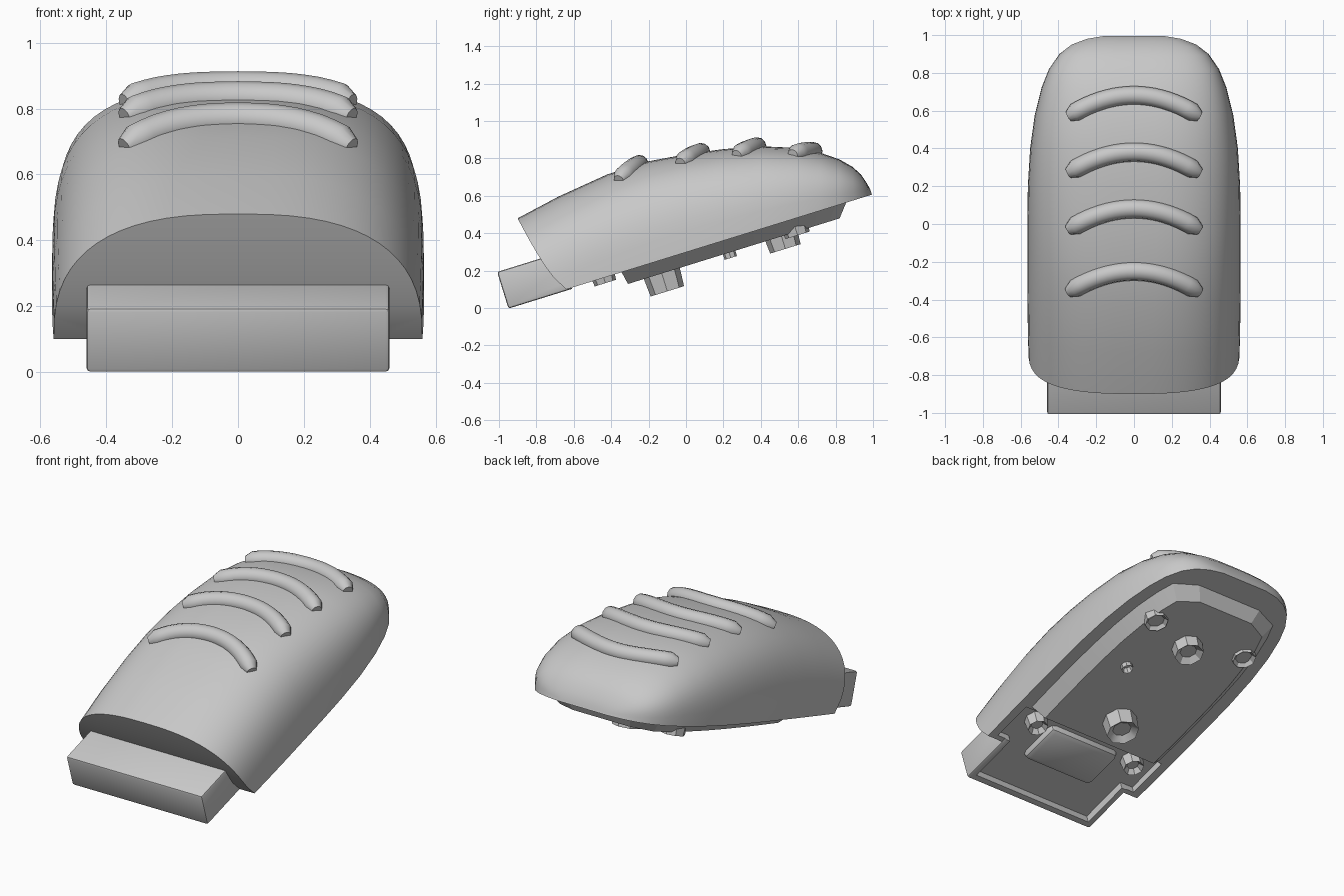
import bpy, bmesh, math
from mathutils import Matrix, Vector
from mathutils.bvhtree import BVHTree

if "Cube" in bpy.data.objects:
    bpy.data.objects.remove(bpy.data.objects["Cube"])

grey = bpy.data.materials.new("plain grey")
grey.use_nodes = True
grey.diffuse_color = (0.58, 0.58, 0.58, 1)
grey.node_tree.nodes["Principled BSDF"].inputs["Base Color"].default_value = grey.diffuse_color

SLOPE = 0.31
# Frame of the tilted underside: its y runs along the rim, its z points into the shell
TILT = Matrix.Translation((0, -0.64, 0.10)) @ Matrix.Rotation(math.atan(SLOPE), 4, 'X')


def rim_z(y):
    return 0.10 + SLOPE * (y + 0.64)


def along(y):
    return (y + 0.64) * math.hypot(1, SLOPE)


def smooth(ob, angle):
    bpy.ops.object.select_all(action='DESELECT')
    ob.select_set(True)
    bpy.context.view_layer.objects.active = ob
    bpy.ops.object.shade_smooth_by_angle(angle=math.radians(angle))


def finish(name, bm, matrix=None, angle=30):
    if matrix:
        bmesh.ops.transform(bm, matrix=matrix, verts=bm.verts)
    bmesh.ops.recalc_face_normals(bm, faces=bm.faces)
    mesh = bpy.data.meshes.new(name)
    bm.to_mesh(mesh)
    mesh.materials.append(grey)
    ob = bpy.data.objects.new(name, mesh)
    bpy.context.collection.objects.link(ob)
    smooth(ob, angle)
    return ob


def cut(ob, cutter):
    mod = ob.modifiers.new("recess", 'BOOLEAN')
    mod.operation = 'DIFFERENCE'
    mod.solver = 'EXACT'
    mod.object = cutter
    bpy.context.view_layer.objects.active = ob
    bpy.ops.object.modifier_apply(modifier=mod.name)
    smooth(ob, 35)


def slab(name, low_half, low_z, high_half, high_z):
    """Solid between two mirrored outlines in the tilted frame."""
    b = bmesh.new()
    rings = []
    for half, z in ((low_half, low_z), (high_half, high_z)):
        outline = half + [(-x, v) for x, v in reversed(half)]
        rings.append([b.verts.new((x, v, z)) for x, v in outline])
        b.faces.new(rings[-1])
    low, high = rings
    for i in range(len(low)):
        j = (i + 1) % len(low)
        b.faces.new((low[i], low[j], high[j], high[i]))
    return finish(name, b, TILT, 15)


# Shell sections: rim y, half width, crown y, crown z
SECTIONS = [
    (-0.64, 0.56, -0.90, 0.48), (-0.50, 0.563, -0.68, 0.597),
    (-0.32, 0.565, -0.42, 0.715), (-0.15, 0.565, -0.2, 0.785),
    (0.02, 0.565, 0.0, 0.822), (0.2, 0.562, 0.2, 0.85),
    (0.4, 0.55, 0.4, 0.865), (0.58, 0.525, 0.58, 0.857),
    (0.72, 0.49, 0.72, 0.83), (0.82, 0.45, 0.82, 0.795),
    (0.90, 0.395, 0.89, 0.755), (0.95, 0.33, 0.935, 0.715),
    (0.98, 0.25, 0.965, 0.67), (0.995, 0.16, 0.985, 0.635),
]
N = 32

# Domed shell, lofted as a solid; the sections grow squarer towards the back
bm = bmesh.new()
rows = []
for i, (yr, w, yt, zt) in enumerate(SECTIONS):
    power = max(0.66, 0.77 - 0.03 * i)
    row = []
    for k in range(N + 1):
        t = math.pi * k / N
        c = math.cos(t)
        x = math.copysign(abs(c) ** power, c) * w if k != N // 2 else 0
        s = math.sin(t) ** power if 0 < k < N else 0
        row.append(bm.verts.new((x, yr + (yt - yr) * s ** 0.75,
                                 rim_z(yr) + s * (zt - rim_z(yr)))))
    rows.append(row)
for a, b in zip(rows, rows[1:]):
    for k in range(N):
        bm.faces.new((a[k], a[k + 1], b[k + 1], b[k]))
    bm.faces.new((a[N], a[0], b[0], b[N]))
for row in (rows[0], rows[-1]):
    for k in range(N // 2 - 1):
        bm.faces.new((row[k], row[k + 1], row[N - 1 - k], row[N - k]))
    bm.faces.new(row[N // 2 - 1:N // 2 + 2])
surface = BVHTree.FromBMesh(bm)
shell = finish("shell", bm, angle=35)


def box(name, size, centre, bevel):
    b = bmesh.new()
    bmesh.ops.create_cube(b, size=1)
    bmesh.ops.scale(b, vec=size, verts=b.verts)
    bmesh.ops.translate(b, vec=centre, verts=b.verts)
    bmesh.ops.bevel(b, geom=b.edges[:], offset=bevel, segments=2, affect='EDGES', profile=0.5)
    return finish(name, b, TILT)


# Front tongue
tongue = box("front_tongue", (0.92, 0.525, 0.205), (0, -0.063, 0.096), 0.012)

# Shallow recess under the front
recess = [(0.42, -0.285), (0.42, 0.03), (0.51, 0.03), (0.51, along(-0.36))]
cutter = slab("recess_cutter", recess, -0.1, recess, 0.04)
cutter.hide_render = True
cut(shell, cutter)
cut(tongue, cutter)
bpy.data.objects.remove(cutter)

# Bulging base plate that follows the rim
v0 = along(-0.35)
base = [(0.51, v0)] + [(w - 0.05, along(yr)) for yr, w, _, _ in SECTIONS[3:10]]
base.append((0.24, along(0.88)))
crown = [(x * 0.8, v0 + 0.02 + (v - v0) * 0.92) for x, v in base]
slab("base_plate", base, 0.03, crown, -0.07)

# Curved grip ridges across the crown
for i, y0 in enumerate((-0.25, 0.08, 0.38, 0.68)):
    curve = bpy.data.curves.new("grip_ridge", 'CURVE')
    curve.dimensions = '3D'
    curve.bevel_depth = 0.05
    curve.bevel_resolution = 4
    curve.use_fill_caps = True
    spline = curve.splines.new('POLY')
    spline.points.add(20)
    for k, p in enumerate(spline.points):
        u = k / 10 - 1
        x, y = 0.345 * u, y0 - 0.11 * u * u
        hit = surface.ray_cast(Vector((x, y, 2)), Vector((0, 0, -1)))
        p.co = (*(hit[0] - hit[1] * math.copysign(0.026, hit[1].z)), 1)
        p.radius = 0.6 if k in (0, 20) else 1
    curve.materials.append(grey)
    ridge = bpy.data.objects.new("grip_ridge_%d" % (i + 1), curve)
    bpy.context.collection.objects.link(ridge)
    bpy.ops.object.select_all(action='DESELECT')
    ridge.select_set(True)
    bpy.context.view_layer.objects.active = ridge
    bpy.ops.object.convert(target='MESH')
    smooth(ridge, 50)


# Underside posts with dished ends
def post(name, x, y, radius, drop):
    b = bmesh.new()
    depth = drop + 0.06
    bmesh.ops.create_cone(b, cap_ends=True, segments=8, radius1=radius * 0.85,
                          radius2=radius, depth=depth)
    end = min(b.faces, key=lambda f: f.calc_center_median().z)
    bmesh.ops.inset_region(b, faces=[end], thickness=radius * 0.35)
    bmesh.ops.translate(b, vec=(0, 0, 0.03), verts=end.verts[:])
    place = TILT @ Matrix.Translation((x, along(y), depth / 2 - drop))
    finish(name, b, place)


post("centre_post", 0, -0.15, 0.11, 0.17)
post("rear_post", 0.03, 0.49, 0.10, 0.14)
post("small_pin", 0.25, 0.21, 0.04, 0.1)
for side, s in (("left", 1), ("right", -1)):
    post("rear_post_" + side, s * 0.33, 0.57, 0.08, 0.09)
    post("front_post_" + side, s * 0.36, -0.44, 0.07, 0.03)

# Raised block under the front
box("front_block", (0.5, 0.28, 0.1), (0, along(-0.56), 0.05), 0.035)
